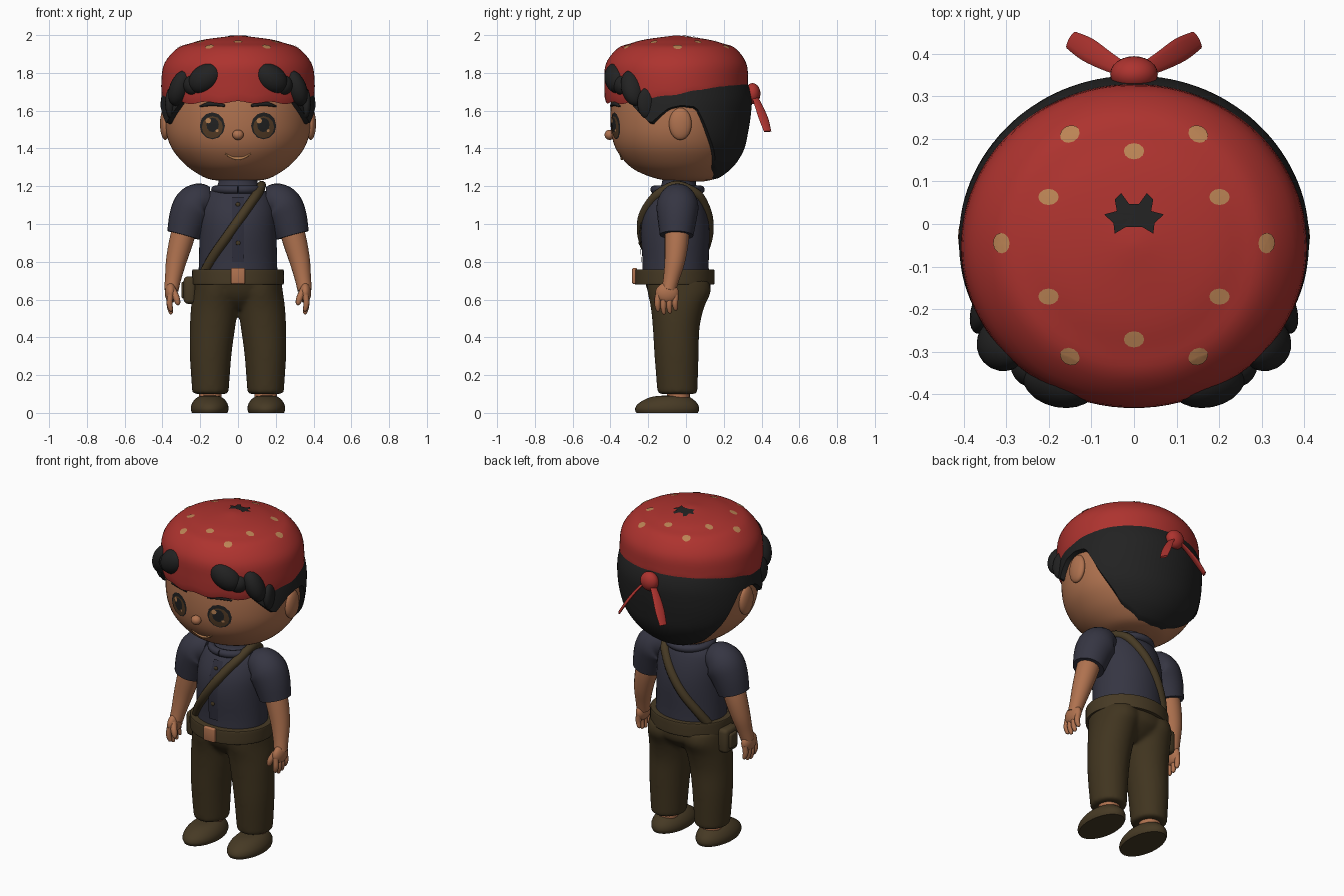
import bpy, bmesh, math
from mathutils import Vector, Matrix
from mathutils.bvhtree import BVHTree

if "Cube" in bpy.data.objects:
    bpy.data.objects.remove(bpy.data.objects["Cube"])

def material(name, *rgb):
    m = bpy.data.materials.new(name)
    m.use_nodes = True
    m.diffuse_color = (*rgb, 1)
    m.node_tree.nodes["Principled BSDF"].inputs["Base Color"].default_value = (*rgb, 1)
    return m

SKIN = material("warm skin", .43, .168, .078)
RED = material("bandana red", .42, .033, .028)
HAIR = material("black hair", .016, .016, .016)
NAVY = material("navy cloth", .036, .036, .055)
DARK_NAVY = material("dark navy", .028, .028, .045)
PANTS = material("dark brown cloth", .052, .035, .014)
LEATHER = material("brown leather", .062, .042, .018)
TAN = material("tan spots", .5, .23, .09)
IRIS = material("brown eyes", .09, .046, .02)

def make(name, bm, mat, facing=None):
    bmesh.ops.recalc_face_normals(bm, faces=bm.faces)
    if facing and sum(f.normal.dot(facing) for f in bm.faces) < 0:
        bmesh.ops.reverse_faces(bm, faces=bm.faces)
    me = bpy.data.meshes.new(name)
    bm.to_mesh(me)
    bm.free()
    me.shade_smooth()
    me.set_sharp_from_angle(angle=math.radians(50))
    me.materials.append(mat)
    ob = bpy.data.objects.new(name, me)
    bpy.context.scene.collection.objects.link(ob)
    return ob

def spline(pts, k=5):
    p, out = [pts[0], *pts, pts[-1]], []
    for quad in zip(p, p[1:], p[2:], p[3:]):
        for t in (j / k for j in range(k)):
            out.append(tuple(.5 * (2*b + (c-a)*t + (2*a-5*b+4*c-d)*t*t + (3*b-a-3*c+d)*t**3)
                             for a, b, c, d in zip(*quad)))
    return out + [tuple(pts[-1])]

def lerp_table(table, x):
    for (x0, y0), (x1, y1) in zip(table, table[1:]):
        if x <= x1:
            return y0 + (y1 - y0) * (x - x0) / (x1 - x0)
    return table[-1][1]

def bridge(bm, rows):
    for a, b in zip(rows, rows[1:]):
        for i in range(len(a)):
            bm.faces.new((a[i-1], a[i], b[i], b[i-1]))

def loft(name, rings, mat, n=48, low=None, grow=1.0, steps=24):
    """Stack of ellipses (z, cx, cy, rx, ry); low(angle) trims the lower edge."""
    p, bm, rows = spline(rings), bmesh.new(), [[] for _ in range(steps + 1)]
    for i in range(n):
        a, start = 2 * math.pi * i / n, 0
        if low:
            z0 = low(math.degrees(min(a, 2 * math.pi - a)))
            j = next(j for j, q in enumerate(p) if q[0] >= z0)
            start = j - (p[j][0] - z0) / (p[j][0] - p[j-1][0]) if j else 0
        for s, row in enumerate(rows):
            f = start + (len(p) - 1 - start) * s / steps
            j = min(int(f), len(p) - 2)
            z, cx, cy, rx, ry = (u + (v - u) * (f - j) for u, v in zip(p[j], p[j+1]))
            g = .99 if low and s == 0 else grow
            row.append(bm.verts.new((cx + g*rx*math.sin(a), cy - g*ry*math.cos(a), z)))
    bridge(bm, rows)
    bm.faces.new(rows[-1])
    if not low:
        bm.faces.new(rows[0])
    return make(name, bm, mat)

def tube(name, pts, mat, n=16, flat=1.0, k=5):
    """Swept circle along points (x, y, z, radius)."""
    p = spline(pts, k)
    c, bm, rows, q, last = [Vector(w[:3]) for w in p], bmesh.new(), [], None, None
    for i, co in enumerate(c):
        t = (c[min(i+1, len(c)-1)] - c[max(i-1, 0)]).normalized()
        q = last.rotation_difference(t) @ q if last else t.to_track_quat('Z', 'Y')
        last, r = t, p[i][3]
        rows.append([bm.verts.new(co + q @ Vector((r*math.cos(a), r*flat*math.sin(a), 0)))
                     for a in (2 * math.pi * j / n for j in range(n))])
    bridge(bm, rows)
    bm.faces.new(rows[0])
    bm.faces.new(rows[-1])
    return make(name, bm, mat)

def ball(name, loc, size, mat, tilt=0, turn=0):
    bm = bmesh.new()
    spin = Matrix.Rotation(turn, 4, 'Z') @ Matrix.Rotation(tilt, 4, 'Y')
    bmesh.ops.create_uvsphere(bm, u_segments=24, v_segments=14, radius=1,
                              matrix=Matrix.Translation(loc) @ spin @ Matrix.Diagonal((*size, 1)))
    return make(name, bm, mat)

def box(name, loc, size, mat, bevel):
    bm = bmesh.new()
    bmesh.ops.create_cube(bm, size=1, matrix=Matrix.Translation(loc) @ Matrix.Diagonal((*size, 1)))
    bmesh.ops.bevel(bm, geom=bm.edges[:], offset=bevel, segments=3, affect='EDGES', profile=.5)
    return make(name, bm, mat)

def surface(ob):
    return BVHTree.FromPolygons([v.co for v in ob.data.vertices], [tuple(p.vertices) for p in ob.data.polygons])

VIEWS = {"front": (lambda u, v: (u, -3, v), Vector((0, 1, 0))),
         "back": (lambda u, v: (u, 3, v), Vector((0, -1, 0))),
         "top": (lambda u, v: (u, v, 5), Vector((0, 0, -1)))}

def project(tree, view, u, v, lift):
    start, d = VIEWS[view]
    hit, nor, _, _ = tree.ray_cast(Vector(start(u, v)), d)
    return hit + nor * (lift if nor.dot(d) < 0 else -lift)

def ellipse(a, b, tilt=0, n=12):
    c, s = math.cos(tilt), math.sin(tilt)
    circle = [(a*math.cos(2*math.pi*i/n), b*math.sin(2*math.pi*i/n)) for i in range(n)]
    return [(x*c - y*s, x*s + y*c) for x, y in circle]

def decal(name, tree, view, at, outline, mat, lift=.004):
    """Thin plate that follows a surface."""
    pts = [(a[0] + (b[0]-a[0])*t/4, a[1] + (b[1]-a[1])*t/4)
           for a, b in zip(outline, outline[1:] + outline[:1]) for t in range(4)]
    bm = bmesh.new()
    rows = [[bm.verts.new(project(tree, view, at[0] + x*r, at[1] + y*r, lift)) for x, y in pts]
            for r in (.05, .35, .7, 1)]
    bridge(bm, rows)
    bm.faces.new(rows[0])
    return make(name, bm, mat, -VIEWS[view][1])

# Head, hair and bandana
HEAD = [(1.225, 0, .02, .07, .07), (1.24, 0, 0, .16, .155), (1.28, 0, -.025, .235, .235), (1.33, 0, -.035, .295, .288),
        (1.4, 0, -.042, .35, .33), (1.48, 0, -.045, .379, .35), (1.58, 0, -.04, .387, .36),
        (1.68, 0, -.035, .38, .358), (1.78, 0, -.045, .355, .33), (1.88, 0, -.05, .25, .24)]
head = loft("head", HEAD, SKIN, 64, steps=36)
HAIRLINE = [(0, 1.69), (42, 1.68), (50, 1.62), (62, 1.55), (68, 1.52), (74, 1.56), (82, 1.605), (92, 1.62),
            (104, 1.61), (111, 1.53), (130, 1.29), (150, 1.24), (180, 1.235)]
loft("hair", HEAD, HAIR, 120, lambda a: lerp_table(HAIRLINE, a), 1.065, 30)
BAND_EDGE = [(0, 1.645), (45, 1.64), (90, 1.67), (120, 1.70), (180, 1.72)]
BAND = [(1.6, 0, -.048, .395, .376), (1.66, 0, -.05, .402, .38), (1.75, 0, -.052, .406, .38), (1.85, 0, -.052, .39, .372),
        (1.93, 0, -.05, .322, .312), (1.957, 0, -.05, .25, .24), (1.978, 0, -.05, .17, .16), (1.998, 0, -.05, .01, .01)]
bandana = loft("bandana", BAND, RED, 96,
               lambda a: lerp_table(BAND_EDGE, a) + .006 * math.cos(math.radians(a * 14)))
cap = surface(bandana)
for x, y, turn in [(0, .17, 0), (0, -.27, 0), (.15, .21, -.5), (.2, .063, 0), (.31, -.045, 1.5), (.2, -.17, 0), (.15, -.31, .5)]:
    for s in ((1, -1) if x else (1,)):
        decal("bandana_spot", cap, "top", (s*x, y), ellipse(.024, .019, s*turn), TAN, .003)
half = [(.012, .025), (.03, .05), (.045, .035), (.04, .008), (.07, 0), (.048, -.02), (.045, -.045), (.02, -.03)]
decal("crown_tuft", cap, "top", (0, .022), half + [(-x, y) for x, y in half[::-1]], HAIR)
ball("bandana_knot", (0, .352, 1.69), (.056, .042, .056), RED)

# Nose and mouth
face = surface(head)
ball("nose", (0, -.404, 1.472), (.03, .027, .027), SKIN)
smile = [(x * .0135, 1.347 + .0011 * x * x) for x in range(-5, 6)]
tube("mouth", [(*project(face, "front", x, z, .001), .009 - abs(x) * .08) for x, z in smile], TAN, 8, k=2)

trousers = []
for s, side in ((1, "left_"), (-1, "right_")):
    def limb(name, pts, mat, *args):
        tube(side + name, [(s * p[0], *p[1:]) for p in pts], mat, *args)

    # Eyes, brows and ears
    for name, x, z, a, b, mat, lift in [
            ("eye_rim", .135, 1.52, .066, .071, HAIR, .003), ("iris", .134, 1.513, .055, .058, IRIS, .005),
            ("pupil", .132, 1.525, .032, .038, HAIR, .007)]:
        decal(side + name, face, "front", (s * x, z), ellipse(a, b), mat, lift)
    for x, z, r in [(-.022, 1.547, .014), (.024, 1.495, .008)]:
        decal(side + "eye_glint", face, "front", (s * .132 + x, z), ellipse(r, r), TAN, .009)
    brow = [(.07, 1.625, .006), (.11, 1.634, .011), (.155, 1.634, .011), (.2, 1.622, .004)]
    tube(side + "brow", [(*project(face, "front", s*x, z, .005), r) for x, z, r in brow], HAIR, 8)
    ball(side + "ear", (s * .385, -.03, 1.53), (.028, .06, .085), SKIN)

    # Hair tufts over the bandana and tails behind
    ball(side + "front_tuft", (s * .172, -.365, 1.772), (.1, .066, .072), HAIR, s * .6, s * .2)
    ball(side + "outer_tuft", (s * .235, -.335, 1.735), (.055, .05, .055), HAIR, s * .8, s * .3)
    ball(side + "side_tuft", (s * .305, -.28, 1.72), (.055, .066, .1), HAIR, s * -.4, s * .5)
    ball(side + "temple_tuft", (s * .352, -.2, 1.64), (.03, .06, .085), HAIR, 0, s * .3)
    limb("bandana_tail", [(.02, .36, 1.685, .016), (.065, .383, 1.63, .023),
                          (.11, .41, 1.56, .028), (.148, .432, 1.49, .022)], RED, 12, .3)

    # Sleeve, arm and hand
    limb("sleeve", [(.15, -.045, 1.12, .075), (.195, -.045, 1.118, .1), (.232, -.045, 1.09, .111),
                    (.262, -.047, 1.03, .104), (.288, -.05, .94, .089)], NAVY, 24)
    limb("arm", [(.275, -.047, 1.0, .066), (.303, -.05, .9, .063), (.328, -.06, .8, .054),
                 (.344, -.078, .71, .043), (.353, -.092, .65, .038)], SKIN, 20)
    ball(side + "palm", (s * .356, -.1, .635), (.031, .062, .055), SKIN)
    for i, length in enumerate((.075, .09, .085, .07)):
        y = -.148 + i * .031
        limb("finger", [(.358, y, .625, .016), (.362, y - .003, .62 - length * .55, .016),
                        (.355, y, .62 - length, .011), (.353, y, .612 - length, .003)], SKIN, 10)
    limb("thumb", [(.345, -.13, .65, .018), (.327, -.15, .61, .018), (.318, -.155, .58, .013), (.316, -.155, .57, .003)], SKIN, 10)

    # Trouser leg, ankle and shoe
    trousers.append(loft(side + "trouser_leg", [
        (.1, s*.146, -.045, .096, .106), (.3, s*.145, -.05, .11, .117), (.45, s*.135, -.052, .12, .124),
        (.56, s*.124, -.045, .125, .142), (.64, s*.116, -.036, .122, .168), (.7, s*.112, -.045, .118, .165)], PANTS, 32))
    loft(side + "ankle", [(.05, s*.147, -.04, .06, .06), (.13, s*.147, -.04, .06, .06)], SKIN, 24)
    loft(side + "shoe", [(0, s*.15, -.1, .094, .163), (.02, s*.15, -.1, .1, .17), (.045, s*.15, -.097, .096, .16),
                         (.07, s*.15, -.09, .08, .13), (.087, s*.15, -.08, .055, .09), (.092, s*.15, -.075, .02, .03)], LEATHER, 32)

# Seat fused with both legs into one pair of trousers
seat = loft("trousers", [(.55, 0, -.045, .05, .08), (.59, 0, -.04, .15, .13), (.64, 0, -.036, .222, .165),
                         (.72, 0, -.05, .224, .175)], PANTS)
with bpy.context.temp_override(active_object=seat, selected_editable_objects=[seat, *trousers]):
    bpy.ops.object.join()
fuse = seat.modifiers.new("fuse", 'REMESH')
fuse.mode, fuse.voxel_size, fuse.use_smooth_shade = 'VOXEL', .011, True
seat.modifiers.new("soften", 'SMOOTH').iterations = 10

# Shirt with collar, placket and buttons
shirt = loft("shirt", [(.68, 0, -.055, .21, .178), (.8, 0, -.055, .207, .175), (.95, 0, -.057, .203, .182),
                       (1.06, 0, -.055, .198, .168), (1.15, 0, -.045, .172, .132), (1.19, 0, -.04, .122, .102),
                       (1.215, 0, -.038, .105, .09), (1.25, 0, -.035, .1, .088)], NAVY)
loop = [(.12 * math.sin(a), -.045 - .122 * math.cos(a), 1.182, .022) for a in (math.pi * i / 8 for i in range(17))]
tube("collar", loop, NAVY, 12)
chest = surface(shirt)
decal("placket", chest, "front", (0, .97), [(-.03, -.17), (.03, -.17), (.03, .17), (-.03, .17)], DARK_NAVY, .007)
for z in (.9, 1.0, 1.1):
    ball("button", project(chest, "front", 0, z, .008), (.012, .006, .012), LEATHER)

# Belt and buckle
loft("belt", [(z, 0, -.06, .237 + d, .205 + d) for z, d in
              ((.68, 0), (.684, .005), (.72, .006), (.756, .005), (.76, 0))], LEATHER, 56)
box("buckle", (0, -.272, .725), (.075, .026, .085), SKIN, .008)

# Shoulder strap and pouch
path = [(-.18, .74), (-.13, .83), (-.06, .93), (.01, 1.03), (.07, 1.115), (.105, 1.165)]
front, back = ([(*project(chest, view, x, z, 0), .026) for x, z in path] for view in ("front", "back"))
tube("shoulder_strap", front + [(.125, -.05, 1.205, .024)] + back[::-1], LEATHER, 12)
box("pouch", (-.255, -.04, .65), (.065, .12, .145), LEATHER, .022)
box("pouch_flap", (-.285, -.04, .65), (.03, .07, .09), LEATHER, .012)
